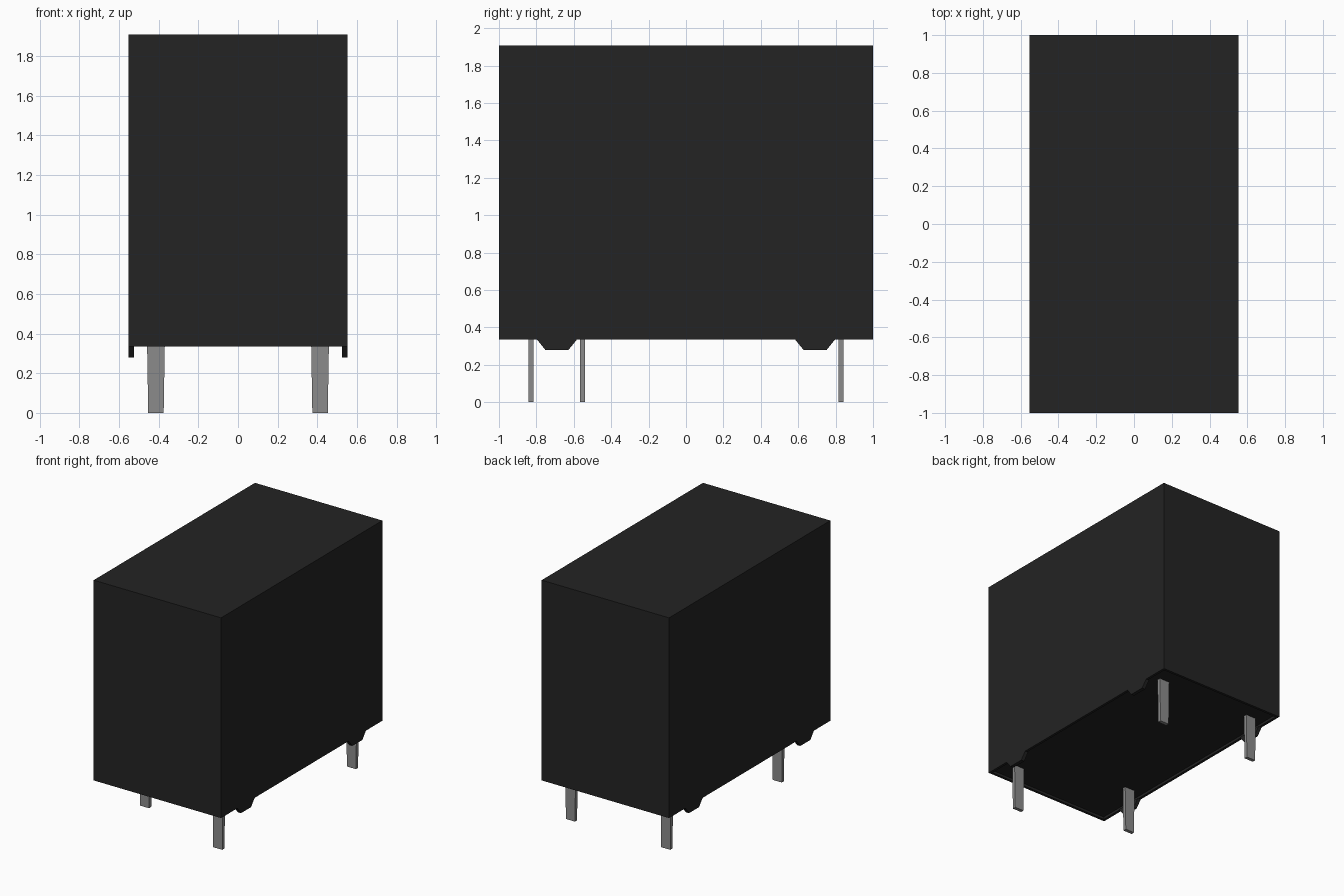
import bpy
import bmesh

cube = bpy.data.objects.get("Cube")
if cube:
    bpy.data.objects.remove(cube, do_unlink=True)

HX, HY = 0.553, 1.0            # half width and half length of the case
BOTTOM, TOP = 0.336, 1.908
WALL, RECESS = 0.028, 0.02
TAB_Z = 0.28


def make_material(name, value):
    mat = bpy.data.materials.new(name)
    mat.use_nodes = True
    colour = (value, value, value, 1.0)
    mat.diffuse_color = colour
    bsdf = mat.node_tree.nodes["Principled BSDF"]
    bsdf.inputs["Base Color"].default_value = colour
    bsdf.inputs["Roughness"].default_value = 0.6
    return mat


black = make_material("black plastic", 0.017)
metal = make_material("grey metal", 0.26)


def finish(name, bm, mat):
    bmesh.ops.recalc_face_normals(bm, faces=bm.faces[:])
    mesh = bpy.data.meshes.new(name)
    bm.to_mesh(mesh)
    bm.free()
    mesh.materials.append(mat)
    obj = bpy.data.objects.new(name, mesh)
    bpy.context.collection.objects.link(obj)
    return obj


def extruded(name, profile, offset, mat):
    """Closed 3D profile swept along an offset vector."""
    bm = bmesh.new()
    face = bm.faces.new([bm.verts.new(p) for p in profile])
    result = bmesh.ops.extrude_face_region(bm, geom=[face], use_keep_orig=True)
    verts = [v for v in result["geom"] if isinstance(v, bmesh.types.BMVert)]
    bmesh.ops.translate(bm, verts=verts, vec=offset)
    return finish(name, bm, mat)


# Case: a box with a shallow recess inside the rim of its underside
bm = bmesh.new()
bmesh.ops.create_cube(bm, size=1.0)
for v in bm.verts:
    v.co = (v.co.x * 2 * HX, v.co.y * 2 * HY, TOP if v.co.z > 0 else BOTTOM)
bm.normal_update()
underside = min(bm.faces, key=lambda f: f.calc_center_median().z)
bmesh.ops.inset_region(bm, faces=[underside], thickness=WALL)
inner = bmesh.ops.extrude_discrete_faces(bm, faces=[underside])["faces"][0]
bmesh.ops.translate(bm, verts=inner.verts[:], vec=(0, 0, RECESS))
finish("case", bm, black)

# Standoff tabs: tapered feet continuing the long side walls
for side, side_name in ((1, "left"), (-1, "right")):
    for y, end_name in ((-0.69, "front"), (0.69, "back")):
        x = side * HX
        profile = [(x, y - 0.107, BOTTOM), (x, y - 0.062, TAB_Z),
                   (x, y + 0.062, TAB_Z), (x, y + 0.107, BOTTOM)]
        extruded(f"{end_name}_{side_name}_tab", profile,
                 (-side * WALL, 0, 0), black)

# Pins: flat, slightly tapered blades, with one front pin set further in
PIN_TOP, PIN_T = BOTTOM + RECESS + 0.01, 0.027
for name, x, y in (("front_left_pin", 0.414, -0.829),
                   ("front_right_pin", -0.414, -0.554),
                   ("back_left_pin", 0.414, 0.829),
                   ("back_right_pin", -0.414, 0.829)):
    y0 = y - PIN_T / 2
    profile = [(x - 0.039, y0, 0), (x + 0.039, y0, 0),
               (x + 0.045, y0, PIN_TOP), (x - 0.045, y0, PIN_TOP)]
    extruded(name, profile, (0, PIN_T, 0), metal)
